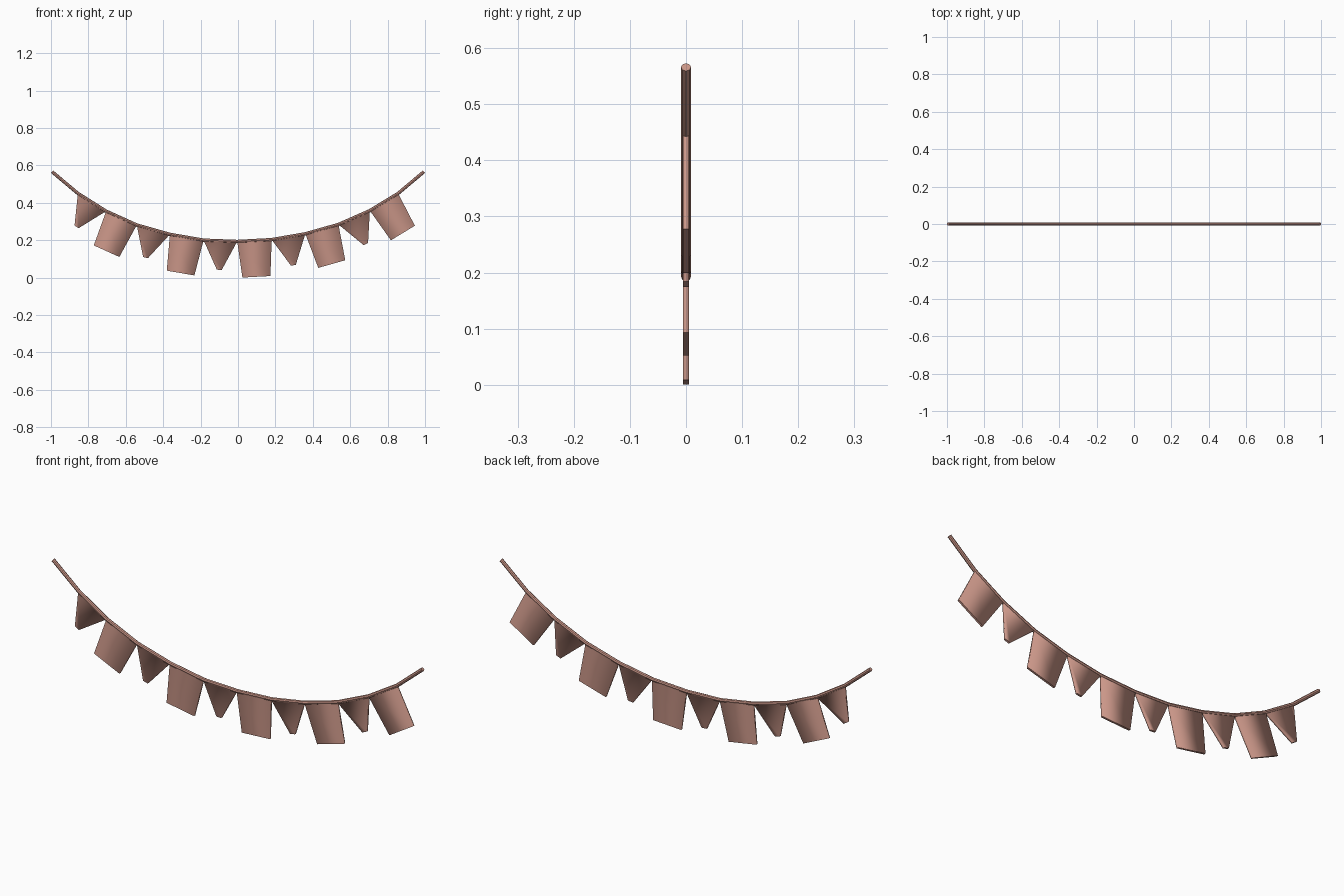
import bpy, bmesh
from mathutils import Vector

if "Cube" in bpy.data.objects:
    bpy.data.objects.remove(bpy.data.objects["Cube"])

mat = bpy.data.materials.new("clay_pink")
mat.diffuse_color = (0.60, 0.31, 0.25, 1)
mat.use_nodes = True
mat.node_tree.nodes["Principled BSDF"].inputs["Base Color"].default_value = mat.diffuse_color

# Sagging cord: right half of the path, mirrored to the left
half = [(0.180, 0.203), (0.360, 0.234), (0.537, 0.284), (0.705, 0.358),
        (0.856, 0.450), (0.994, 0.566)]
pts = [(-x - 0.004 * (x < 0.6), z - 0.003 * (x < 0.8)) for x, z in reversed(half)]
pts += [(-0.004, 0.193)] + half
pts = [Vector((x, 0, z)) for x, z in pts]

curve = bpy.data.curves.new("cord", 'CURVE')
curve.dimensions = '3D'
curve.bevel_depth = 0.009
curve.bevel_resolution = 2
curve.use_fill_caps = True
spline = curve.splines.new('POLY')
spline.points.add(len(pts) - 1)
for sp, p in zip(spline.points, pts):
    sp.co = (*p, 1)
cord = bpy.data.objects.new("cord", curve)
bpy.context.collection.objects.link(cord)
curve.materials.append(mat)
bpy.context.view_layer.objects.active = cord
cord.select_set(True)
bpy.ops.object.convert(target='MESH')
bpy.ops.object.shade_smooth_by_angle()


def flag(name, a, b, length, low_half, t=0.005):
    """Tapered slab hanging square to the cord segment a-b."""
    along = (b - a).normalized()
    down = Vector((along.z, 0, -along.x))
    mid = (a + b) / 2
    foot = mid + down * length
    outline = [a, b, foot + along * low_half, foot - along * low_half]
    bm = bmesh.new()
    front = [bm.verts.new(p + Vector((0, -t, 0))) for p in outline]
    back = [bm.verts.new(p + Vector((0, t, 0))) for p in outline]
    bm.faces.new(front)
    bm.faces.new(back[::-1])
    caps = []
    for i in range(4):
        j = (i + 1) % 4
        f = bm.faces.new((front[i], back[i], back[j], front[j]))
        if i in (0, 2):
            caps.append(f)
    bmesh.ops.recalc_face_normals(bm, faces=bm.faces)
    # soft sides, crisp top and bottom
    for f in bm.faces:
        f.smooth = True
    for f in caps:
        for e in f.edges:
            e.smooth = False
    me = bpy.data.meshes.new(name)
    bm.to_mesh(me)
    bm.free()
    me.materials.append(mat)
    bpy.context.collection.objects.link(bpy.data.objects.new(name, me))


# Alternating pointed and square flags, one per inner cord segment
for i in range(1, 11):
    if i % 2:
        flag(f"pointed_flag_{i}", pts[i], pts[i + 1], 0.155, 0.013)
    else:
        flag(f"square_flag_{i}", pts[i], pts[i + 1], 0.194, 0.075)
